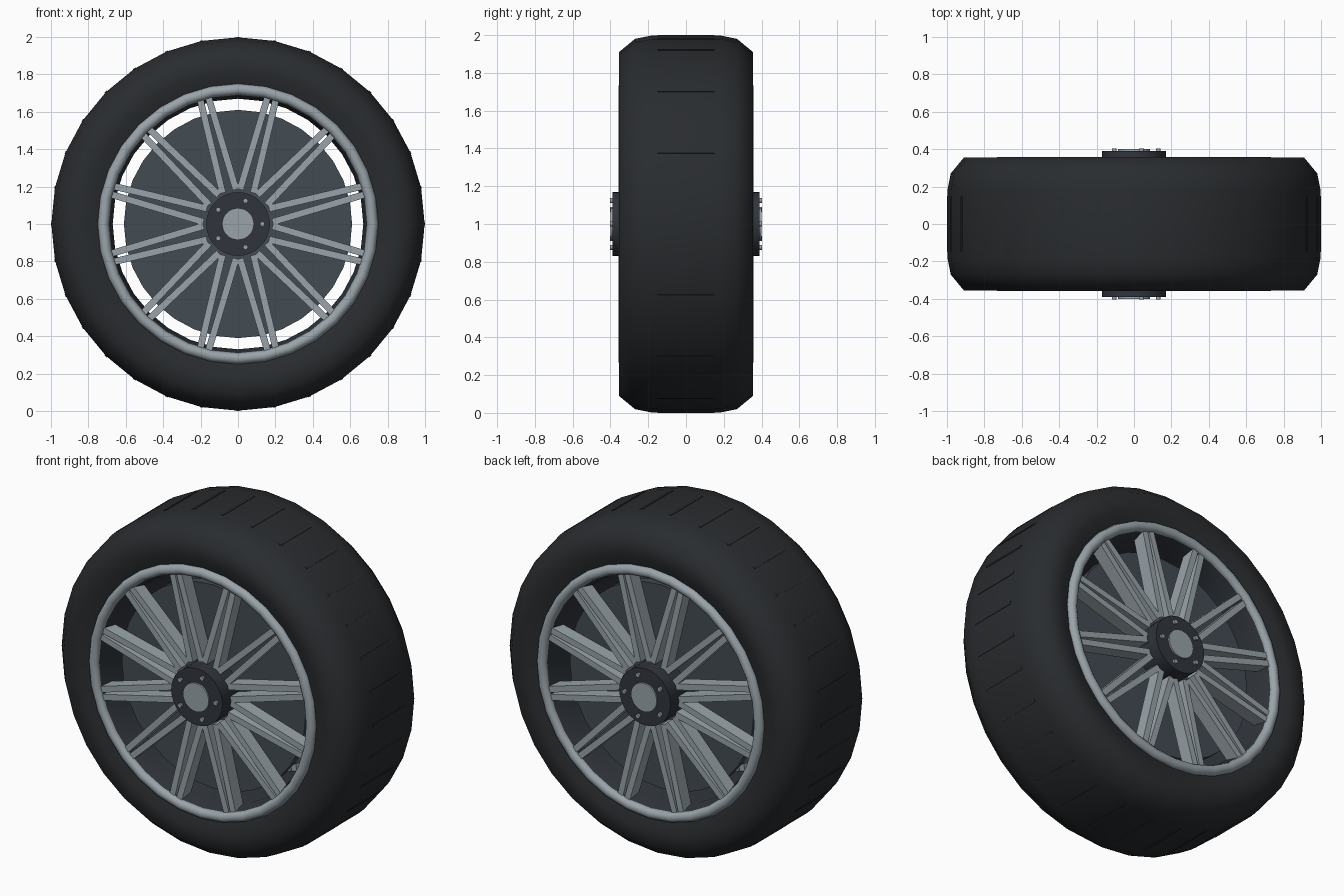
import bpy, bmesh, math
from mathutils import Matrix, Vector

if "Cube" in bpy.data.objects:
    bpy.data.objects.remove(bpy.data.objects["Cube"])

CZ = 1.0  # axle height


def material(name, rgb):
    m = bpy.data.materials.new(name)
    m.diffuse_color = (*rgb, 1)
    m.use_nodes = True
    m.node_tree.nodes["Principled BSDF"].inputs["Base Color"].default_value = m.diffuse_color
    return m


RUBBER = material("rubber", (0.022, 0.025, 0.028))
DARK = material("dark_metal", (0.03, 0.036, 0.045))
DISC = material("disc_metal", (0.055, 0.07, 0.085))
SILVER = material("silver", (0.32, 0.37, 0.40))


def finish(name, bm, mat, smooth=None):
    bmesh.ops.recalc_face_normals(bm, faces=bm.faces)
    me = bpy.data.meshes.new(name)
    bm.to_mesh(me)
    bm.free()
    me.materials.append(mat)
    ob = bpy.data.objects.new(name, me)
    ob.location.z = CZ
    bpy.context.collection.objects.link(ob)
    if smooth:
        bpy.ops.object.select_all(action='DESELECT')
        ob.select_set(True)
        bpy.context.view_layer.objects.active = ob
        bpy.ops.object.shade_smooth_by_angle(angle=math.radians(smooth))
    return ob


def lathe(name, profile, mat, n=32, smooth=35):
    """Revolve a closed (radius, y) loop about the axle."""
    bm = bmesh.new()
    rings = []
    for i in range(n):
        a = 2 * math.pi * i / n
        rings.append([bm.verts.new((r * math.cos(a), y, r * math.sin(a))) for r, y in profile])
    k = len(profile)
    for i in range(n):
        p, q = rings[i], rings[(i + 1) % n]
        for j in range(k):
            bm.faces.new((p[j], p[(j + 1) % k], q[(j + 1) % k], q[j]))
    return finish(name, bm, mat, smooth)


def add_disc(bm, x, z, r, y0, y1, n):
    """Capped cylinder along y."""
    m = Matrix.Translation((x, (y0 + y1) / 2, z)) @ Matrix.Rotation(math.pi / 2, 4, 'X')
    bmesh.ops.create_cone(bm, cap_ends=True, segments=n, radius1=r, radius2=r,
                          depth=abs(y1 - y0), matrix=m)


def disc(name, r, y0, y1, mat, n=32):
    bm = bmesh.new()
    add_disc(bm, 0, 0, r, y0, y1, n)
    return finish(name, bm, mat, 35)


def add_bar(bm, p, q, w, y0, y1):
    """Box from p to q in the xz plane."""
    p, q = Vector(p), Vector(q)
    d = (q - p).normalized() * w / 2
    s = Vector((-d.y, d.x))
    loop = [p + s, p - s, q - s, q + s]
    a = [bm.verts.new((v.x, y0, v.y)) for v in loop]
    b = [bm.verts.new((v.x, y1, v.y)) for v in loop]
    bm.faces.new(a)
    bm.faces.new(b[::-1])
    for i in range(4):
        bm.faces.new((a[i], b[i], b[(i + 1) % 4], a[(i + 1) % 4]))


def rot(x, z, a):
    return (x * math.cos(a) + z * math.sin(a), z * math.cos(a) - x * math.sin(a))


# Tyre
half = [(0.998, 0.18), (0.98, 0.27), (0.91, 0.355), (0.81, 0.352), (0.74, 0.325), (0.69, 0.31)]
lathe("tyre", half + [(r, -y) for r, y in reversed(half)], RUBBER, smooth=60)

# Tread strips
bm = bmesh.new()
for i in range(32):
    a = 2 * math.pi * i / 32
    add_bar(bm, rot(0, 0.975, a), rot(0, 1.0, a), 0.016, -0.15, 0.15)
finish("tread_strips", bm, RUBBER)

# Rim barrel
lathe("rim_barrel", [(0.70, -0.33), (0.70, 0.33), (0.69, 0.33), (0.67, 0.25),
                     (0.67, -0.25), (0.69, -0.33)], DARK)

for side, s in (("front", -1), ("back", 1)):
    # Rim lip
    lathe(side + "_rim_lip",
          [(0.72 + 0.03 * math.cos(t * math.pi / 5), s * (0.33 + 0.03 * math.sin(t * math.pi / 5)))
           for t in range(10)], SILVER, smooth=60)
    # Backing disc and hub
    disc(side + "_brake_disc", 0.61, s * 0.18, s * 0.23, DISC)
    disc(side + "_hub", 0.17, s * 0.20, s * 0.39, DARK)
    disc(side + "_hub_cap", 0.085, s * 0.38, s * 0.40, SILVER)

    # Zigzag spokes: twelve V pairs
    bm = bmesh.new()
    for i in range(12):
        a = math.radians(30 * i)
        for m in (-1, 1):
            add_bar(bm, rot(m * 0.011, 0.185, a), rot(m * 0.158, 0.678, a), 0.036,
                    s * 0.335, s * 0.255)
    finish(side + "_spokes", bm, SILVER)

    # Wheel bolts
    bm = bmesh.new()
    for i in range(5):
        a = math.radians(72 * i)
        add_disc(bm, 0.13 * math.cos(a), 0.13 * math.sin(a), 0.013, s * 0.38, s * 0.403, 10)
    finish(side + "_bolts", bm, SILVER, 40)

# Axle joining both hubs
disc("axle", 0.10, -0.21, 0.21, DARK)
